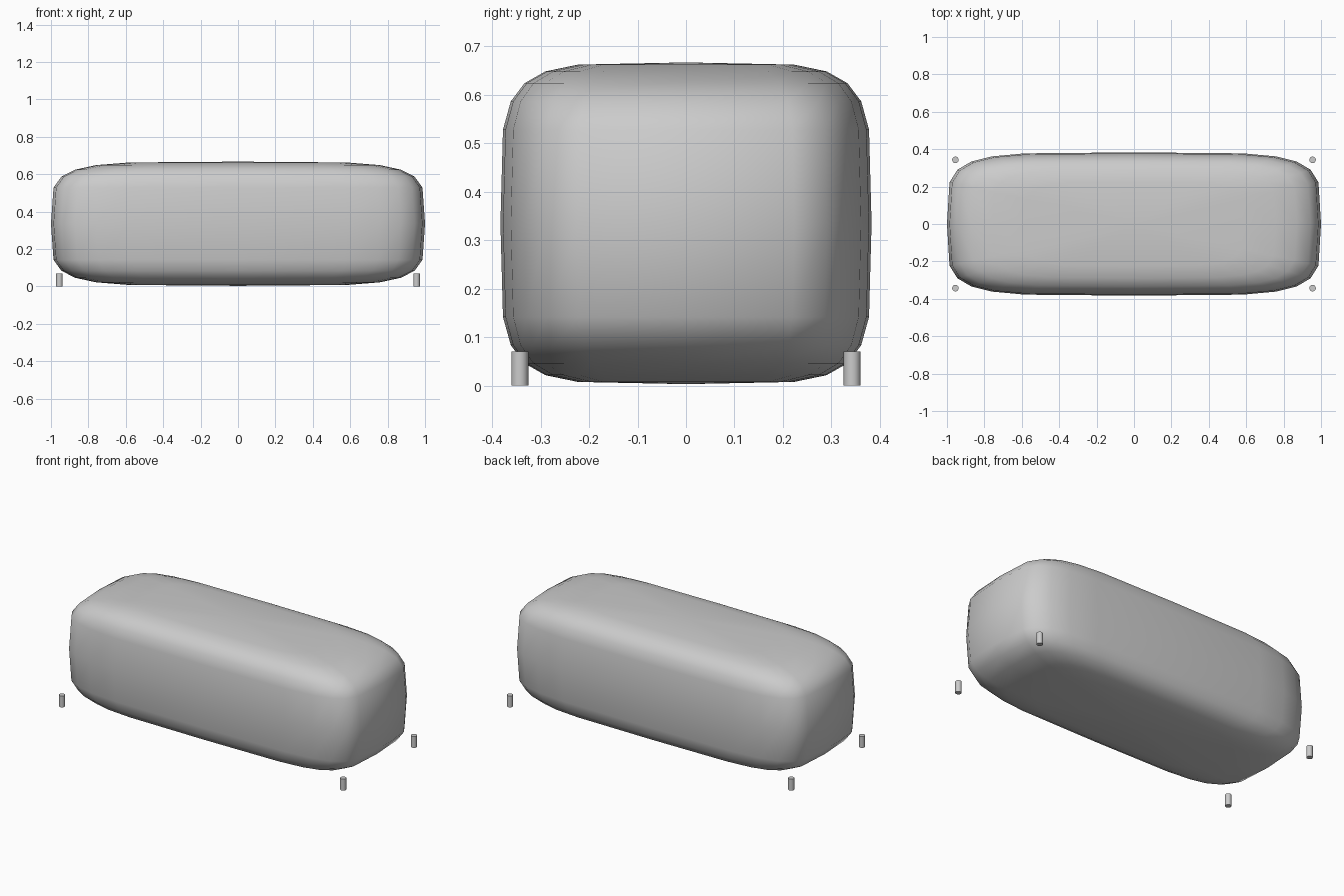
import bpy, bmesh
from math import sin, cos, pi

if "Cube" in bpy.data.objects:
    bpy.data.objects.remove(bpy.data.objects["Cube"])

SIZE = (1.0, 0.383, 0.332)   # half sizes of the body
CENTRE_Z = 0.335
EXP = 0.4                    # roundness of the superellipsoid
SEG, RINGS = 24, 12


def spow(v):
    if abs(v) < 1e-6:
        return 0.0
    return abs(v) ** EXP * (1 if v > 0 else -1)


# Body: a UV sphere squared off into a rounded box
mesh = bpy.data.meshes.new("cushion_body")
bm = bmesh.new()


def point(u, v):
    return (SIZE[0] * spow(cos(u)) * spow(cos(v)),
            SIZE[1] * spow(cos(u)) * spow(sin(v)),
            CENTRE_Z + SIZE[2] * spow(sin(u)))


south = bm.verts.new(point(-pi / 2, 0))
north = bm.verts.new(point(pi / 2, 0))
rings = [[bm.verts.new(point(-pi / 2 + pi * i / RINGS, 2 * pi * j / SEG))
          for j in range(SEG)] for i in range(1, RINGS)]
for j in range(SEG):
    k = (j + 1) % SEG
    bm.faces.new((south, rings[0][k], rings[0][j]))
    bm.faces.new((north, rings[-1][j], rings[-1][k]))
    for a, b in zip(rings, rings[1:]):
        bm.faces.new((a[j], a[k], b[k], b[j]))
for f in bm.faces:
    f.smooth = True
bm.to_mesh(mesh)
bm.free()
body = bpy.data.objects.new("cushion_body", mesh)
bpy.context.collection.objects.link(body)

# Four small round feet at the corners
for sx, xn in ((-1, "left"), (1, "right")):
    for sy, yn in ((-1, "front"), (1, "back")):
        bpy.ops.mesh.primitive_cylinder_add(
            vertices=16, radius=0.0175, depth=0.07,
            location=(sx * 0.955, sy * 0.343, 0.035))
        foot = bpy.context.object
        foot.name = f"{yn}_{xn}_foot"
        bpy.ops.object.shade_smooth_by_angle()
